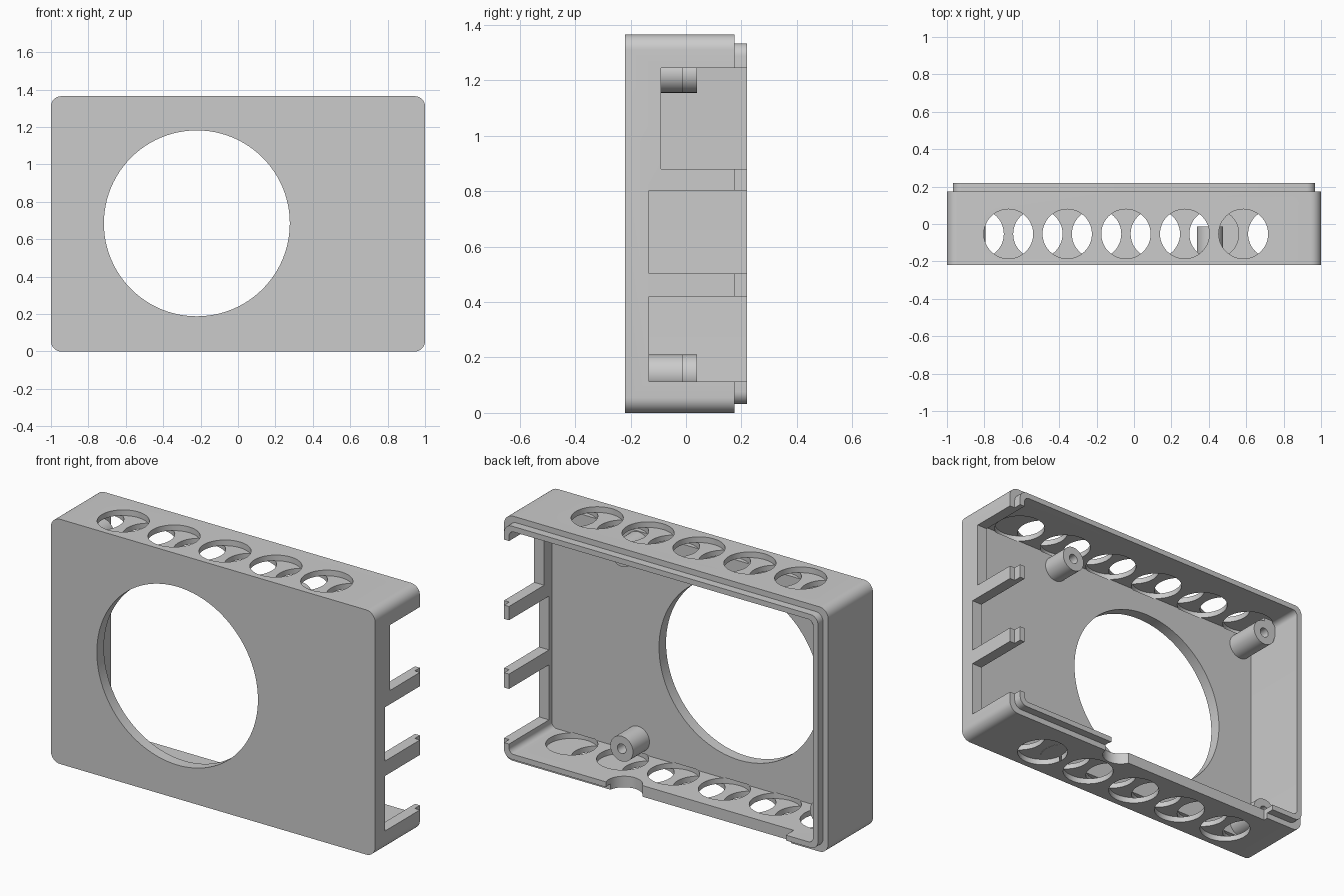
import bpy, bmesh, math
from mathutils import Matrix, Vector

cube = bpy.data.objects.get("Cube")
if cube:
    bpy.data.objects.remove(cube, do_unlink=True)

grey = bpy.data.materials.new("light_grey_plastic")
grey.use_nodes = True
grey.diffuse_color = (0.6, 0.6, 0.6, 1)
grey.node_tree.nodes["Principled BSDF"].inputs["Base Color"].default_value = (0.6, 0.6, 0.6, 1)

H, WALL, SKIN = 1.365, 0.062, 0.031
FRONT, STEP, BACK = -0.22, 0.175, 0.22
FLOOR = FRONT + WALL


def make(name, bm):
    bmesh.ops.recalc_face_normals(bm, faces=bm.faces)
    mesh = bpy.data.meshes.new(name)
    bm.to_mesh(mesh)
    bm.free()
    mesh.materials.append(grey)
    ob = bpy.data.objects.new(name, mesh)
    bpy.context.collection.objects.link(ob)
    return ob


def slab(name, inset, y0, y1, radius):
    """Rounded rectangle in x and z, extruded along y."""
    bm = bmesh.new()
    cx, cz = 1 - inset - radius, H / 2 - inset - radius
    verts = []
    for k, (sx, sz) in enumerate([(1, 1), (-1, 1), (-1, -1), (1, -1)]):
        for i in range(9):
            a = math.pi / 2 * (k + i / 8)
            verts.append(bm.verts.new((sx * cx + radius * math.cos(a), y0,
                                       H / 2 + sz * cz + radius * math.sin(a))))
    face = bm.faces.new(verts)
    ext = bmesh.ops.extrude_face_region(bm, geom=[face])["geom"]
    bmesh.ops.translate(bm, vec=(0, y1 - y0, 0),
                        verts=[v for v in ext if isinstance(v, bmesh.types.BMVert)])
    return make(name, bm)


def box(name, lo, hi):
    bm = bmesh.new()
    lo, hi = Vector(lo), Vector(hi)
    size = hi - lo
    bmesh.ops.create_cube(bm, size=1, matrix=Matrix.Translation((lo + hi) / 2)
                          @ Matrix.Diagonal((*size, 1)))
    return make(name, bm)


def rod(name, center, radius, length, axis="Z", sides=48):
    bm = bmesh.new()
    turn = Matrix.Rotation(math.pi / 2, 4, "X") if axis == "Y" else Matrix()
    bmesh.ops.create_cone(bm, cap_ends=True, segments=sides, radius1=radius, radius2=radius,
                          depth=length, matrix=Matrix.Translation(center) @ turn)
    return make(name, bm)


def combine(target, other, operation="DIFFERENCE"):
    bpy.context.view_layer.objects.active = target
    mod = target.modifiers.new("combine", "BOOLEAN")
    mod.object, mod.operation, mod.solver = other, operation, "EXACT"
    bpy.ops.object.modifier_apply(modifier=mod.name)
    bpy.data.objects.remove(other, do_unlink=True)


def smooth(ob):
    bpy.ops.object.select_all(action="DESELECT")
    ob.select_set(True)
    bpy.context.view_layer.objects.active = ob
    bpy.ops.object.shade_smooth_by_angle(angle=math.radians(30))


# Hollow shell with a stepped lip around the open back
case = slab("case_shell", 0, FRONT, STEP, 0.055)
combine(case, slab("lip", 0.032, FRONT + 0.02, BACK, 0.045), "UNION")
combine(case, slab("cavity", WALL, FLOOR, BACK + 0.1, 0.03))

# Round opening in the front
combine(case, rod("front_opening", (-0.22, FRONT, 0.685), 0.497, 0.4, "Y", 96))

# Port openings in the +x wall, open to the back
for z0, z1, y0 in [(0.113, 0.42, -0.133), (0.503, 0.803, -0.133), (0.88, 1.245, -0.09)]:
    combine(case, box("port", (0.9, y0, z0), (1.1, 0.4, z1)))

# Vents: two staggered layers of round holes, in the top and bottom walls
PITCH, VENT_Y, VENT_R = 0.314, -0.053, 0.132
for side in (-1, 1):
    def level(depth):
        return H / 2 + side * (H / 2 - depth)
    for i in range(5):
        x = -0.043 + (i - 2) * PITCH
        combine(case, rod("outer_vent", (x, VENT_Y, level(SKIN / 2 - 0.02)), VENT_R, SKIN + 0.042))
    for i in range(6):
        x = -0.043 + (i - 2.5) * PITCH
        combine(case, rod("inner_vent", (x, VENT_Y, level(1.5 * SKIN + 0.002)), VENT_R, SKIN + 0.004))

# Cable notch and shallow connector recess in the bottom wall
combine(case, rod("cable_notch", (0.25, 0.19, 0.03), 0.095, 0.2))
combine(case, box("connector_recess", (-0.77, 0.15, -0.1), (0.25, 0.4, 0.1)))
smooth(case)

# Screw posts; the -x pair is taller and filled into the corners
for level_name, z, edge in [("lower", 0.14, 0.05), ("upper", 1.225, H - 0.05)]:
    for side_name, x, top in [("left", 0.406, -0.013), ("right", -0.863, 0.04)]:
        base = FLOOR - 0.02
        post = rod(f"{level_name}_{side_name}_post", (x, (base + top) / 2, z), 0.07, top - base, "Y")
        if side_name == "right":
            lo, hi = sorted((z, edge))
            combine(post, box("corner_fill", (-0.95, base, lo), (x, top, hi)), "UNION")
        combine(post, rod("screw_hole", (x, top, z), 0.027, 0.2, "Y", 24))
        smooth(post)
